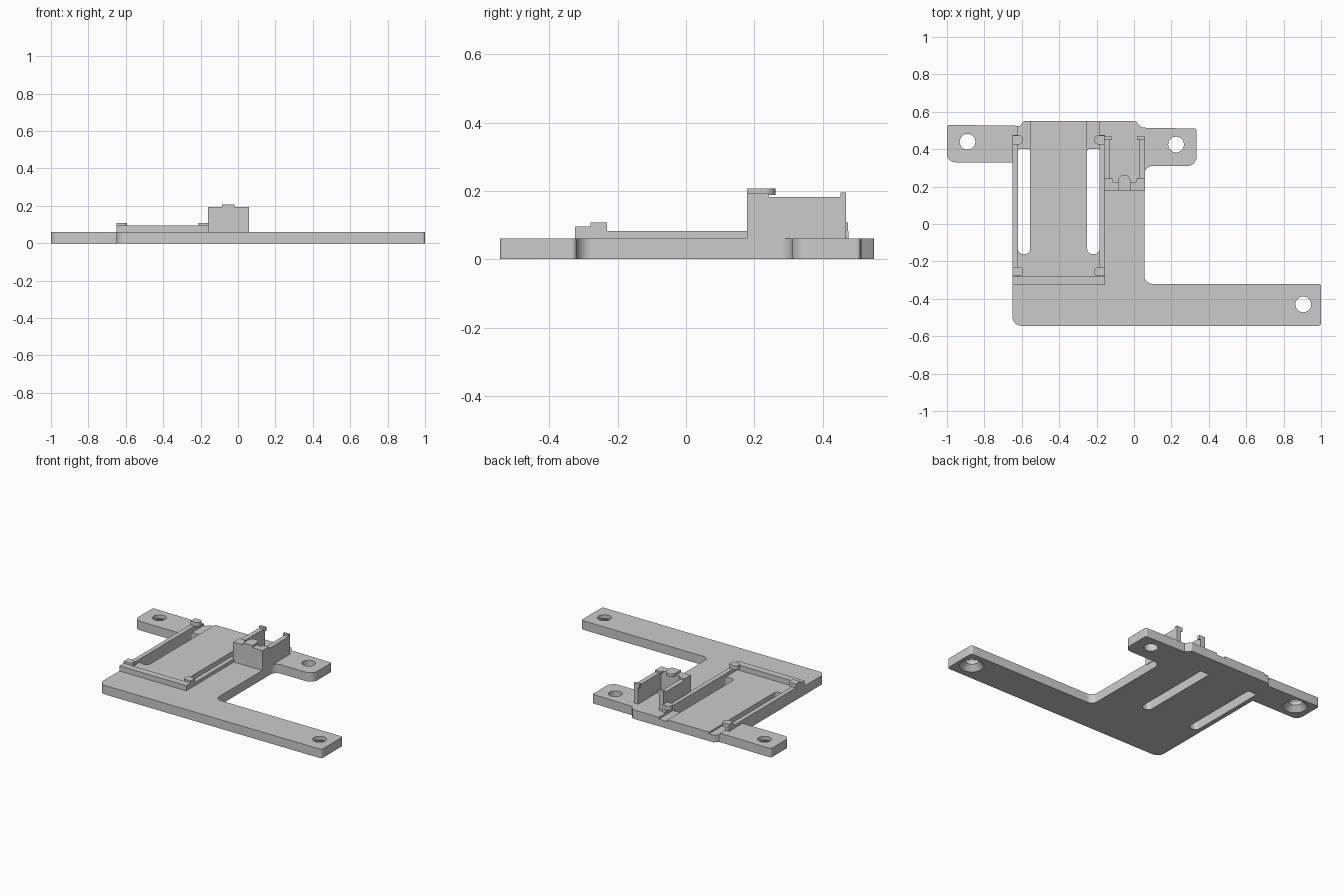
import bpy
import bmesh
from math import pi, sin, tan
from mathutils import Vector

cube = bpy.data.objects.get("Cube")
if cube:
    bpy.data.objects.remove(cube, do_unlink=True)

grey = bpy.data.materials.new("plain grey")
grey.use_nodes = True
colour = (0.6, 0.6, 0.6, 1)
grey.diffuse_color = colour
grey.node_tree.nodes["Principled BSDF"].inputs["Base Color"].default_value = colour

PLATE = 0.06


def finish(name, bm):
    bmesh.ops.recalc_face_normals(bm, faces=bm.faces)
    mesh = bpy.data.meshes.new(name)
    bm.to_mesh(mesh)
    bm.free()
    mesh.materials.append(grey)
    obj = bpy.data.objects.new(name, mesh)
    bpy.context.collection.objects.link(obj)
    return obj


def rounded(corners, steps=8):
    """Outline from (x, y, radius) corners, each rounded by a tangent arc."""
    points = []
    for i, (x, y, r) in enumerate(corners):
        p = Vector((x, y))
        if r == 0:
            points.append(p)
            continue
        a = (Vector(corners[i - 1][:2]) - p).normalized()
        b = (Vector(corners[(i + 1) % len(corners)][:2]) - p).normalized()
        half = a.angle(b) / 2
        centre = p + (a + b).normalized() * r / sin(half)
        start = p + a * r / tan(half) - centre
        end = p + b * r / tan(half) - centre
        for t in range(steps + 1):
            points.append(centre + start.lerp(end, t / steps).normalized() * r)
    return points


def prism(name, points, z0, z1):
    bm = bmesh.new()
    face = bm.faces.new([bm.verts.new((p[0], p[1], z0)) for p in points])
    ext = bmesh.ops.extrude_face_region(bm, geom=[face])
    top = [v for v in ext["geom"] if isinstance(v, bmesh.types.BMVert)]
    bmesh.ops.translate(bm, verts=top, vec=(0, 0, z1 - z0))
    return finish(name, bm)


def box(name, x0, x1, y0, y1, z0, z1):
    return prism(name, [(x0, y0), (x1, y0), (x1, y1), (x0, y1)], z0, z1)


def cone(name, x, y, r0, r1, z0, z1):
    bm = bmesh.new()
    bmesh.ops.create_cone(bm, cap_ends=True, segments=40, radius1=r0,
                          radius2=r1, depth=z1 - z0)
    bmesh.ops.translate(bm, verts=bm.verts, vec=(x, y, (z0 + z1) / 2))
    return finish(name, bm)


def cut(target, cutter):
    mod = target.modifiers.new("cut", "BOOLEAN")
    mod.operation = "DIFFERENCE"
    mod.solver = "EXACT"
    mod.object = cutter
    bpy.context.view_layer.objects.active = target
    bpy.ops.object.modifier_apply(modifier=mod.name)
    bpy.data.objects.remove(cutter, do_unlink=True)


# Base plate with three mounting arms
plate = prism("base_plate", rounded([
    (-0.65, -0.545, 0.05), (1, -0.545, 0.015), (1, -0.32, 0.015),
    (0.055, -0.32, 0.045), (0.055, 0.31, 0.045), (0.335, 0.31, 0.05),
    (0.335, 0.51, 0.01), (0.04, 0.515, 0), (0.01, 0.55, 0.01),
    (-0.59, 0.55, 0.01), (-0.61, 0.525, 0), (-1, 0.53, 0.015),
    (-1, 0.33, 0.045), (-0.65, 0.33, 0)]), 0, PLATE)

# Screw holes, two of them countersunk from below
for x, y, sunk in ((-0.89, 0.44, True), (0.905, -0.43, True), (0.225, 0.425, False)):
    cut(plate, cone("hole_cutter", x, y, 0.042, 0.042, -0.1, 0.1))
    if sunk:
        cut(plate, cone("sink_cutter", x, y, 0.078, 0.037, -0.005, 0.04))

# Long slots, each with a shallow channel running to the back edge
for x in (-0.62, -0.25):
    w = 0.065
    cut(plate, prism("slot_cutter", rounded([
        (x, -0.16, 0.025), (x + w, -0.16, 0.025),
        (x + w, 0.4, 0.008), (x, 0.4, 0.008)]), -0.1, 0.1))
    cut(plate, box("channel_cutter", x, x + w, 0.39, 0.7, 0.048, 0.1))

# Raised frame around the tray
box("front_rail", -0.65, -0.155, -0.325, -0.28, PLATE - 0.01, 0.095)
for side, x0, x1, inward in (("right", -0.65, -0.62, 1), ("left", -0.155, -0.185, -1)):
    box(side + "_rail", min(x0, x1), max(x0, x1), -0.29, 0.475, PLATE - 0.01, 0.082)
    # Clips with rounded noses hooking over the tray
    for end, y in (("front", -0.255), ("back", 0.45)):
        h = 0.024
        tip = x0 + inward * 0.057
        prism(f"{side}_{end}_clip", rounded([
            (x0, y - h, 0), (tip, y - h, 0.02), (tip, y + h, 0.02),
            (x0, y + h, 0)]), 0.08, 0.108)

# Upright holder: front wall and two side walls
box("holder_front_wall", -0.16, 0.058, 0.178, 0.225, PLATE - 0.01, 0.193)
for side, x0, inward in (("right", -0.16, 1), ("left", 0.058, -1)):
    def span(depth):
        return sorted((x0, x0 + inward * depth))
    box(f"holder_{side}_wall", *span(0.032), 0.2, 0.468, PLATE - 0.01, 0.182)
    box(f"holder_{side}_back_hook", *span(0.042), 0.452, 0.468, 0.17, 0.195)
    box(f"holder_{side}_front_hook", *span(0.045), 0.205, 0.243, 0.18, 0.193)

# Rounded catch on top of the front wall
prism("holder_catch", rounded([
    (-0.086, 0.178, 0), (-0.018, 0.178, 0),
    (-0.018, 0.262, 0.033), (-0.086, 0.262, 0.033)]), 0.188, 0.207)

# Smooth rounded edges while keeping corners crisp
bpy.ops.object.select_all(action="DESELECT")
for obj in bpy.context.scene.objects:
    if obj.type == "MESH" and grey.name in obj.data.materials:
        obj.select_set(True)
        bpy.context.view_layer.objects.active = obj
bpy.ops.object.shade_smooth_by_angle(angle=pi / 6)
